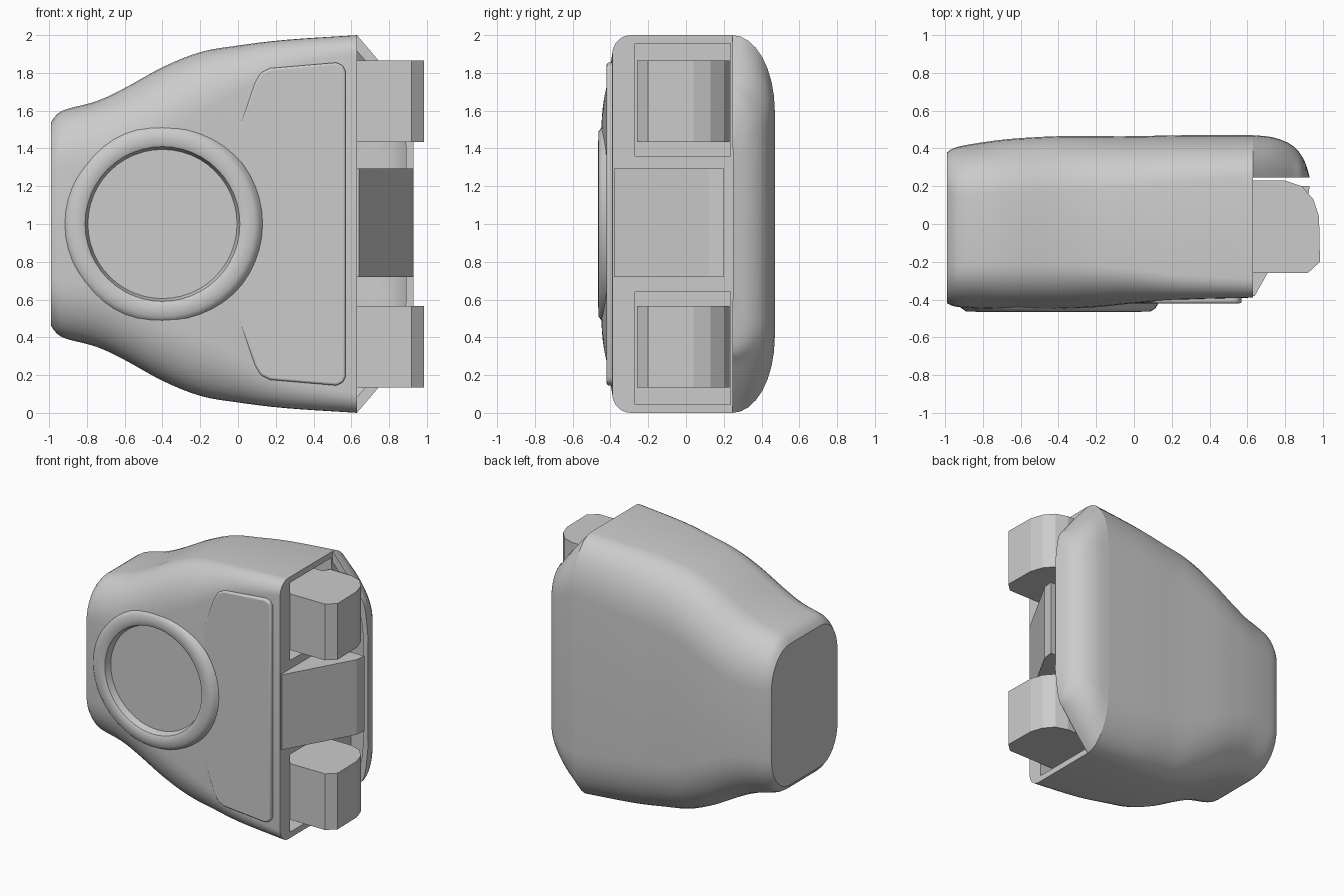
import bpy, bmesh, math
from mathutils import Vector

if "Cube" in bpy.data.objects:
    bpy.data.objects.remove(bpy.data.objects["Cube"], do_unlink=True)

grey = bpy.data.materials.new("plain grey")
grey.use_nodes = True
grey.diffuse_color = (0.6, 0.6, 0.6, 1)
grey.node_tree.nodes["Principled BSDF"].inputs["Base Color"].default_value = (0.6, 0.6, 0.6, 1)
MID = 1.0      # height of the mirror plane
SEAM = 0.245   # depth where the rear lip leaves the body


def finish(name, bm, smooth=True, recalc=True):
    if recalc:
        bmesh.ops.recalc_face_normals(bm, faces=bm.faces)
    mesh = bpy.data.meshes.new(name)
    bm.to_mesh(mesh)
    bm.free()
    obj = bpy.data.objects.new(name, mesh)
    bpy.context.collection.objects.link(obj)
    mesh.materials.append(grey)
    if smooth:
        bpy.ops.object.select_all(action="DESELECT")
        obj.select_set(True)
        bpy.context.view_layer.objects.active = obj
        bpy.ops.object.shade_smooth_by_angle(angle=math.radians(35))
    return obj


def smooth_rows(rows, steps=4):
    """Catmull-Rom interpolation between station rows."""
    out = []
    for i in range(len(rows) - 1):
        p = [rows[max(i - 1, 0)], rows[i], rows[i + 1], rows[min(i + 2, len(rows) - 1)]]
        for s in range(steps):
            t = s / steps
            out.append([b + 0.5 * t * (c - a + t * (2 * a - 5 * b + 4 * c - d + t * (3 * (b - c) + d - a)))
                        for a, b, c, d in zip(*p)])
    return out + [rows[-1]]


def quarter(yc, zc, ry, rz, start, n=8):
    return [(yc + ry * math.cos(start - i / n * math.pi / 2),
             zc + rz * math.sin(start - i / n * math.pi / 2)) for i in range(n + 1)]


def skin(bm, rings, closed):
    for a, b in zip(rings, rings[1:]):
        for i in range(len(a) if closed else len(a) - 1):
            j = (i + 1) % len(a)
            bm.faces.new((a[i], a[j], b[j], b[i]))


def prism(name, outline, axis, low, high, bevel=0.0, smooth=False):
    """Extrude an outline along y (points x,z) or z (points x,y)."""
    bm = bmesh.new()
    place = (lambda u, v, w: (u, w, v)) if axis == "y" else (lambda u, v, w: (u, v, w))
    ends = [[bm.verts.new(place(u, v, w)) for u, v in outline] for w in (low, high)]
    skin(bm, ends, True)
    for end in ends:
        bm.faces.new(end)
    obj = finish(name, bm, smooth)
    if bevel:
        mod = obj.modifiers.new("bevel", "BEVEL")
        mod.width, mod.segments = bevel, 3
    return obj


def cut(target, cutter):
    cutter.hide_render = True
    cutter.hide_set(True)
    mod = target.modifiers.new(cutter.name, "BOOLEAN")
    mod.operation, mod.object, mod.solver = "DIFFERENCE", cutter, "EXACT"


# Body: x, half height, front y, back y, front radii (y, z), back radii (y, z)
stations = [
    (-0.99, 0.54, -0.42, 0.38, 0.20, 0.26, 0.22, 0.28),
    (-0.93, 0.60, -0.44, 0.41, 0.22, 0.30, 0.26, 0.34),
    (-0.75, 0.65, -0.45, 0.44, 0.24, 0.32, 0.28, 0.38),
    (-0.60, 0.72, -0.45, 0.455, 0.24, 0.33, 0.29, 0.40),
    (-0.40, 0.83, -0.45, 0.465, 0.24, 0.34, 0.29, 0.42),
    (-0.20, 0.91, -0.44, 0.465, 0.22, 0.32, 0.28, 0.42),
    (0.00, 0.945, -0.42, 0.465, 0.18, 0.25, 0.27, 0.42),
    (0.25, 0.975, -0.40, 0.47, 0.13, 0.15, 0.25, 0.42),
    (0.63, 1.0, -0.39, 0.47, 0.10, 0.10, 0.225, 0.40),
]
bm = bmesh.new()
rings = []
for x, h, yf, yb, rfy, rfz, rby, rbz in smooth_rows(stations):
    half = quarter(yf + rfy, h - rfz, rfy, rfz, math.pi)
    half += quarter(yb - rby, h - rbz, rby, rbz, math.pi / 2)
    ring = half + [(y, -z) for y, z in reversed(half)]
    rings.append([bm.verts.new((x, y, MID + z)) for y, z in ring])
skin(bm, rings, True)
bm.faces.new(rings[0])
bm.faces.new(rings[-1])
body = finish("body", bm)

# Rear lip, an open skin that carries the back past the fingers
lip_rows = smooth_rows([
    (0.63, 1.0, 0.47, 0.40), (0.74, 0.87, 0.458, 0.30), (0.84, 0.74, 0.415, 0.24),
    (0.90, 0.65, 0.34, 0.20), (0.93, 0.42, SEAM + 0.005, 0.15)])
bm = bmesh.new()
rings = []
for x, h, yb, rz in lip_rows:
    half = quarter(SEAM, h - rz, yb - SEAM, rz, math.pi / 2)
    ring = half + [(y, -z) for y, z in reversed(half)]
    rings.append([bm.verts.new((x, y, MID + z)) for y, z in ring])
skin(bm, rings, False)
# Narrow rim along the free edge
edge = [r[0] for r in rings] + [r[-1] for r in reversed(rings)]
inner = [bm.verts.new((v.co.x - 0.04, SEAM, MID + (v.co.z - MID) * 0.96)) for v in edge]
skin(bm, [edge, inner], False)
bmesh.ops.recalc_face_normals(bm, faces=bm.faces)
back_face = max(bm.faces, key=lambda f: f.calc_center_median().y)
if back_face.normal.y < 0:
    bmesh.ops.reverse_faces(bm, faces=bm.faces)
finish("rear_lip", bm, recalc=False)

# Dial: raised tapered collar around a sunken disc
DIAL = Vector((-0.40, 0, MID))
profile = [(0.54, -0.40), (0.515, -0.445), (0.49, -0.463), (0.43, -0.465), (0.41, -0.455), (0.395, -0.405)]
bm = bmesh.new()
rings = []
for r, y in profile:
    angles = [2 * math.pi * i / 48 for i in range(48)]
    rings.append([bm.verts.new(DIAL + Vector((r * math.cos(a), y, r * math.sin(a)))) for a in angles])
skin(bm, rings, True)
bm.faces.new(rings[-1])
collar = finish("dial_collar", bm, recalc=False)
circle = [(DIAL.x + 0.42 * math.cos(2 * math.pi * i / 48), MID + 0.42 * math.sin(2 * math.pi * i / 48))
          for i in range(48)]
cut(body, prism("dial_cutter", circle, "y", -0.6, -0.40))

# Grip plate with a concave side that follows the collar
upper = [(0.57, 1.81), (0.555, 1.84), (0.52, 1.855), (0.17, 1.825), (0.12, 1.80), (0.09, 1.75), (-0.03, 1.42)]
arc = [(DIAL.x + 0.525 * math.cos(a), MID + 0.525 * math.sin(a))
       for a in (math.radians(42 - 7 * i) for i in range(13))]
outline = upper + arc + [(x, 2 * MID - z) for x, z in reversed(upper)]
prism("grip_plate", outline, "y", -0.42, -0.33, 0.012, True)

# Fingers and the pockets they sit in, mirrored about the middle
finger = [(0.50, 0.18), (0.59, 0.18), (0.62, 0.23), (0.80, 0.23), (0.89, 0.20), (0.95, 0.13),
          (0.98, 0.04), (0.985, -0.20), (0.92, -0.26), (0.50, -0.26)]
pocket = [(0.45, -0.27), (0.75, -0.27), (0.75, 0.235), (0.45, 0.235)]
for side, sign in (("upper", 1), ("lower", -1)):
    span = sorted((MID + sign * 0.435, MID + sign * 0.865))
    prism(side + "_finger", finger, "z", *span)
    span = sorted((MID + sign * 0.36, MID + sign * 0.955))
    cut(body, prism(side + "_pocket_cutter", pocket, "z", *span))

# Sloping wedge between the fingers
wedge = [(0.50, -0.38), (0.64, -0.38), (0.92, 0.12), (0.93, 0.20), (0.50, 0.20)]
prism("middle_wedge", wedge, "z", 0.72, 1.295)
